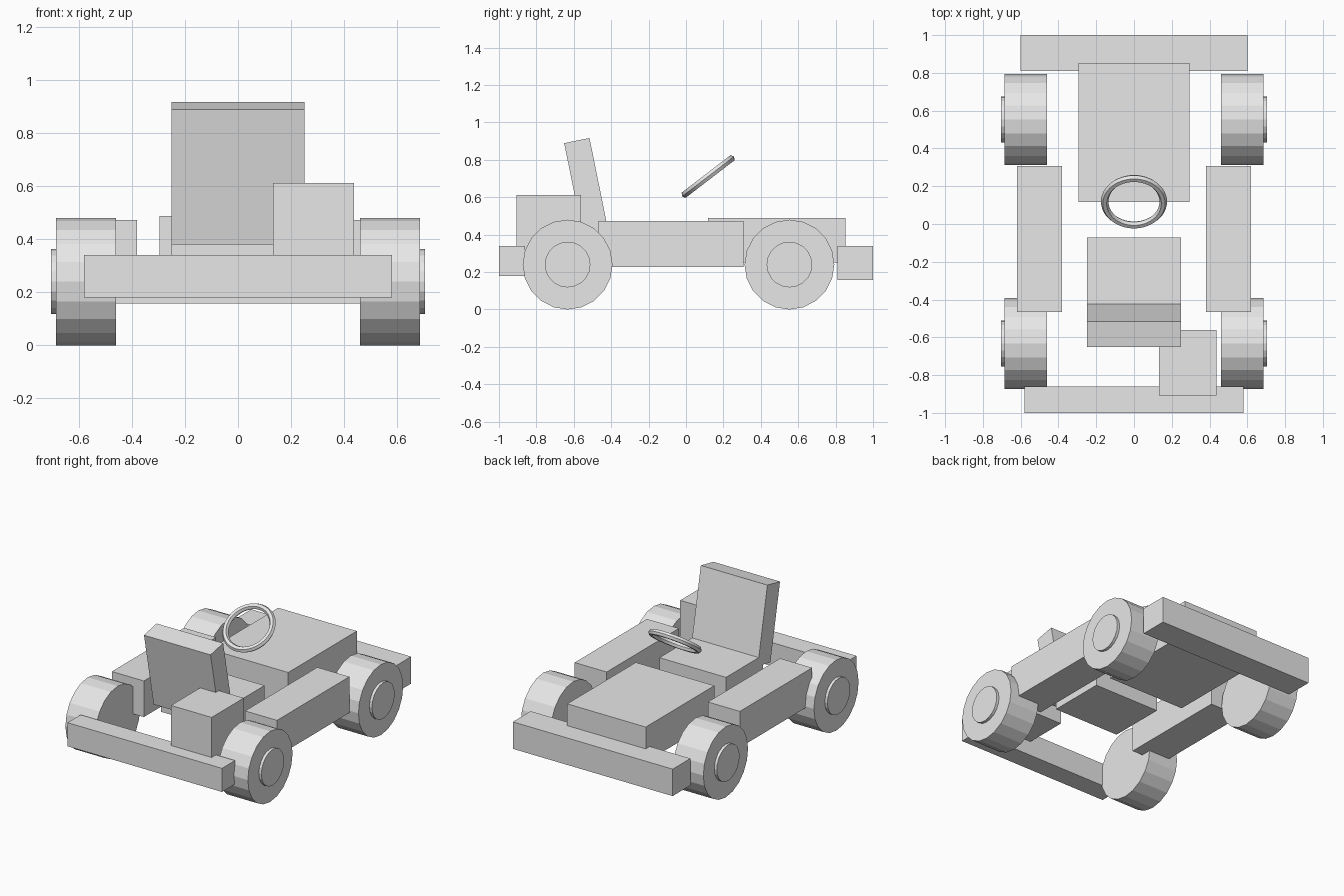
import bpy
from math import radians
from mathutils import Matrix, Vector
import bmesh

cube = bpy.data.objects.get("Cube")
if cube:
    bpy.data.objects.remove(cube)

# Single plain grey finish
grey = bpy.data.materials.new("light_grey")
grey.use_nodes = True
colour = (0.8, 0.8, 0.8, 1)
grey.diffuse_color = colour
grey.node_tree.nodes["Principled BSDF"].inputs["Base Color"].default_value = colour


def finish(obj, name):
    obj.name = obj.data.name = name
    obj.data.materials.append(grey)
    return obj


def box(name, low, high, tilt=0):
    """Box between two corners, optionally tilted about x through its centre."""
    low, high = Vector(low), Vector(high)
    mesh = bpy.data.meshes.new(name)
    bm = bmesh.new()
    bmesh.ops.create_cube(bm, size=1, matrix=Matrix.Diagonal((*(high - low), 1)))
    bm.to_mesh(mesh)
    bm.free()
    obj = bpy.data.objects.new(name, mesh)
    bpy.context.collection.objects.link(obj)
    obj.location = (low + high) / 2
    obj.rotation_euler.x = tilt
    return finish(obj, name)


def disc(name, radius, inner, outer, y, z):
    """Flat-sided cylinder lying along x."""
    bpy.ops.mesh.primitive_cylinder_add(
        vertices=20, radius=radius, depth=abs(outer - inner),
        location=((inner + outer) / 2, y, z), rotation=(0, radians(90), 0))
    return finish(bpy.context.object, name)


# Bumpers
box("nose_bumper", (-0.6, 0.81, 0.157), (0.6, 1, 0.34))
box("engine_bumper", (-0.58, -1, 0.18), (0.58, -0.86, 0.34))

# Bonnet and engine
box("bonnet", (-0.295, 0.117, 0.25), (0.295, 0.853, 0.488))
box("engine", (0.132, -0.907, 0.28), (0.437, -0.562, 0.612))

# Seat
box("seat_base", (-0.25, -0.47, 0.3), (0.25, -0.072, 0.46))
box("seat_back", (-0.25, -0.601, 0.388), (0.25, -0.463, 0.908), 0.2)

# Side pods, wheels and hubs, mirrored left and right
for side, s in (("left", 1), ("right", -1)):
    a, b = sorted((0.38 * s, 0.62 * s))
    box("side_pod_" + side, (a, -0.467, 0.228), (b, 0.308, 0.473))
    for end, y in (("nose", 0.553), ("engine", -0.633)):
        disc(f"{end}_wheel_{side}", 0.24, 0.46 * s, 0.685 * s, y, 0.24)
        disc(f"{end}_hub_{side}", 0.122, 0.6 * s, 0.704 * s, y, 0.24)

# Steering wheel
bpy.ops.mesh.primitive_torus_add(
    major_segments=48, minor_segments=6, major_radius=0.155, minor_radius=0.02,
    location=(0, 0.118, 0.711), rotation=(radians(37.5), 0, 0))
finish(bpy.context.object, "steering_wheel")
